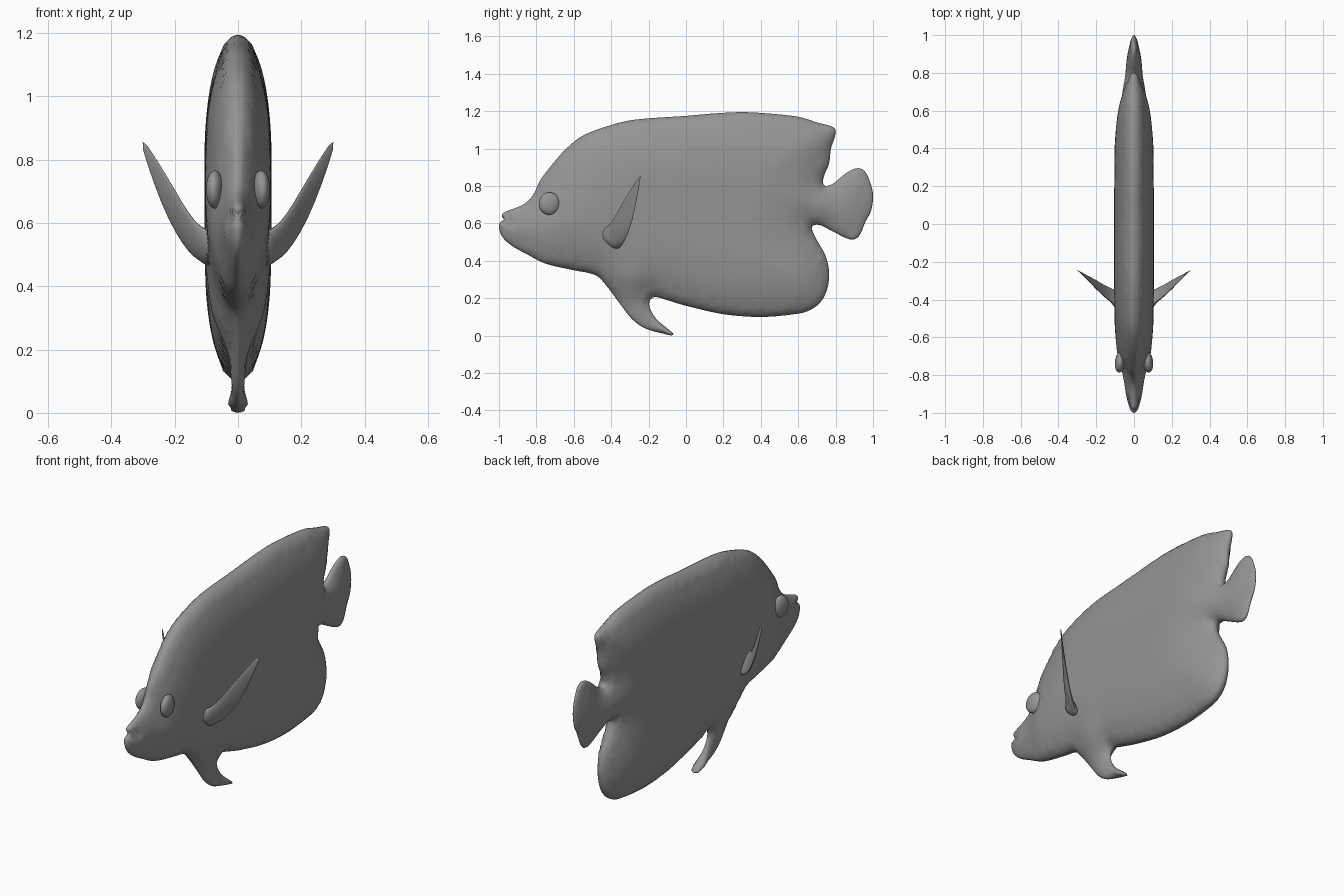
import bpy, bmesh, math
from mathutils import Vector, kdtree
from mathutils.geometry import delaunay_2d_cdt

if "Cube" in bpy.data.objects:
    bpy.data.objects.remove(bpy.data.objects["Cube"])

grey = bpy.data.materials.new("fish grey")
grey.diffuse_color = (0.3, 0.3, 0.3, 1)
grey.use_nodes = True
grey.node_tree.nodes["Principled BSDF"].inputs["Base Color"].default_value = grey.diffuse_color

# Side profile (y, z), starting at the lower lip and going over the back
HEAD_BACK = [(-1, .575), (-.995, .605), (-.972, .62), (-.985, .637), (-.972, .66),
             (-.9, .687), (-.85, .715), (-.81, .765), (-.78, .83), (-.72, .91),
             (-.64, 1), (-.55, 1.07), (-.42, 1.12), (-.27, 1.155), (0, 1.175),
             (.15, 1.188), (.3, 1.195), (.45, 1.187), (.6, 1.17), (.7, 1.14),
             (.775, 1.12), (.8, 1.1), (.795, 1.06), (.775, 1), (.765, .92), (.74, .86)]
TAIL = [(.732, .815), (.75, .8), (.79, .815), (.85, .865), (.91, .895), (.955, .88),
        (.985, .82), (1, .75), (.99, .67), (.96, .61), (.93, .54), (.9, .515),
        (.86, .52), (.78, .56), (.72, .59), (.68, .59), (.675, .565)]
BELLY = [(.7, .51), (.745, .43), (.765, .34), (.755, .25), (.72, .18), (.66, .135),
         (.58, .115), (.4, .1), (.2, .115), (0, .16), (-.1, .19), (-.165, .207),
         (-.195, .185), (-.19, .14), (-.15, .08), (-.06, .003), (-.13, .013),
         (-.22, .04), (-.29, .09), (-.36, .18), (-.42, .26), (-.47, .315),
         (-.52, .335), (-.6, .35), (-.75, .385), (-.85, .435), (-.93, .48), (-.98, .525)]

# Half thickness of the body along y
WIDTH = [(-1, .06), (-.9, .066), (-.8, .076), (-.7, .1), (-.55, .104), (0, .106),
         (.4, .103), (.6, .1), (.72, .09), (.8, .062), (.9, .05), (1, .04)]


def lerp_table(table, t):
    for (a, va), (b, vb) in zip(table, table[1:]):
        if t <= b:
            return va + (vb - va) * max(0, (t - a) / (b - a))
    return table[-1][1]


def smoothstep(a, b, t):
    t = min(1, max(0, (t - a) / (b - a)))
    return t * t * (3 - 2 * t)


def closed_spline(points, spacing):
    """Catmull-Rom loop, resampled at an even spacing."""
    p = [Vector(q) for q in points]
    fine = []
    for i in range(len(p)):
        a, b, c, d = (p[(i + k) % len(p)] for k in (-1, 0, 1, 2))
        for s in range(24):
            t = s / 24
            fine.append(.5 * (2 * b + (c - a) * t + (2 * a - 5 * b + 4 * c - d) * t * t
                              + (3 * b - a - 3 * c + d) * t ** 3))
    out = [fine[0]]
    for q in fine:
        if (q - out[-1]).length >= spacing:
            out.append(q)
    return out, fine


def finish(obj, angle=60):
    obj.data.materials.append(grey)
    bpy.ops.object.select_all(action='DESELECT')
    obj.select_set(True)
    bpy.context.view_layer.objects.active = obj
    bpy.ops.object.shade_smooth_by_angle(angle=math.radians(angle))


def add_object(name, bm):
    mesh = bpy.data.meshes.new(name)
    bm.to_mesh(mesh)
    bm.free()
    obj = bpy.data.objects.new(name, mesh)
    bpy.context.collection.objects.link(obj)
    return obj


# Body with dorsal, tail and pelvic fins: an inflated side profile
loop, fine = closed_spline(HEAD_BACK + TAIL + BELLY, .014)
tree = kdtree.KDTree(len(fine))
for i, q in enumerate(fine):
    tree.insert((q.x, q.y, 0), i)
tree.balance()


def edge_distance(q):
    return tree.find((q.x, q.y, 0))[2]


def inside(q):
    hit = False
    for a, b in zip(loop, loop[1:] + loop[:1]):
        if (a.y > q.y) != (b.y > q.y) and q.x < a.x + (q.y - a.y) * (b.x - a.x) / (b.y - a.y):
            hit = not hit
    return hit


points = list(loop)
n = len(loop)
for depth in (.0025, .008, .017, .03):          # rings that follow the rim
    for i, q in enumerate(loop):
        t = (loop[(i + 1) % n] - loop[i - 1]).normalized()
        r = q + Vector((t.y, -t.x)) * depth
        if inside(r) and edge_distance(r) > depth * .93:
            points.append(r)
step = .02
for j in range(61):                            # even grid inside
    for i in range(101):
        q = Vector((-1 + (i + .5 * (j % 2)) * step, j * step))
        if edge_distance(q) > .04 and inside(q):
            points.append(q)
verts, _, faces, *_ = delaunay_2d_cdt(points, [], [list(range(n))], 1, 1e-5)


def half_width(q):
    d = min(edge_distance(q), .35)
    w = lerp_table(WIDTH, q.x)
    # thin pelvic fin
    w *= 1 - .5 * smoothstep(.32, .17, q.y) * smoothstep(-.1, -.2, q.x)
    w *= math.sqrt(max(0, 1 - (1 - d / .35) ** 2))
    # mouth crease
    mouth = math.exp(-((q.y - .618 + (q.x + 1) * .05) / .012) ** 2)
    return w * (1 - .3 * mouth * smoothstep(-.88, -.93, q.x))


bm = bmesh.new()
bv = [bm.verts.new((0, q.x, q.y)) for q in verts]
for f in faces:
    bm.faces.new([bv[i] for i in f])
rim = {v for e in bm.edges if e.is_boundary for v in e.verts}
height = {v: 0 if v in rim else half_width(Vector((v.co.y, v.co.z))) ** 2 for v in bv}
for _ in range(5):                             # soften ridges along the middle
    height = {v: 0 if v in rim else height[v] if edge_distance(v.co.yz) < .02 or v.co.y < -.88 else
              .4 * height[v] + .6 * sum(height[e.other_vert(v)] for e in v.link_edges)
              / len(v.link_edges) for v in bv}
for v in bv:
    v.co.x = math.sqrt(height[v])
bmesh.ops.recalc_face_normals(bm, faces=bm.faces)
if sum(f.normal.x for f in bm.faces) < 0:
    bmesh.ops.reverse_faces(bm, faces=bm.faces)
body = add_object("body", bm)
mirror = body.modifiers.new("mirror", 'MIRROR')
mirror.merge_threshold = .0005
finish(body, 180)

# Pectoral fin stations: x, leading edge (y, z), trailing edge (y, z), half thickness
FIN = [(.06, (-.47, .56), (-.37, .45), .05), (.1, (-.435, .575), (-.35, .475), .025),
       (.13, (-.41, .59), (-.335, .49), .016), (.165, (-.385, .63), (-.315, .53), .012),
       (.21, (-.34, .71), (-.288, .605), .009), (.255, (-.295, .785), (-.265, .715), .006),
       (.303, (-.243, .862), (-.24, .858), .001)]
for side, name in ((1, "right"), (-1, "left")):
    bm = bmesh.new()
    rings = []
    for x, lead, trail, thick in FIN:
        a, b = Vector((x - .008, *lead)), Vector((x + .008, *trail))
        mid, half = (a + b) / 2, (a - b) / 2
        flat = half.cross(Vector((.19, .16, .37))).normalized() * thick
        ring = []
        for k in range(16):
            t = math.tau * k / 16
            co = mid + half * math.cos(t) + flat * math.sin(t)
            ring.append(bm.verts.new((co.x * side, co.y, co.z)))
        rings.append(ring)
    for r, s in zip(rings, rings[1:]):
        for k in range(16):
            bm.faces.new((r[k], r[(k + 1) % 16], s[(k + 1) % 16], s[k]))
    bm.faces.new(rings[0])
    bm.faces.new(rings[-1])
    bmesh.ops.recalc_face_normals(bm, faces=bm.faces)
    fin = add_object(name + "_pectoral_fin", bm)
    fin.modifiers.new("rounding", 'SUBSURF').levels = 1
    finish(fin)

    # Eye
    bpy.ops.mesh.primitive_uv_sphere_add(segments=32, ring_count=16, radius=1,
                                         location=(.073 * side, -.73, .706))
    eye = bpy.context.object
    eye.name = name + "_eye"
    eye.scale = (.028, .057, .06)
    eye.rotation_euler = (0, 0, .12 * side)
    finish(eye)
